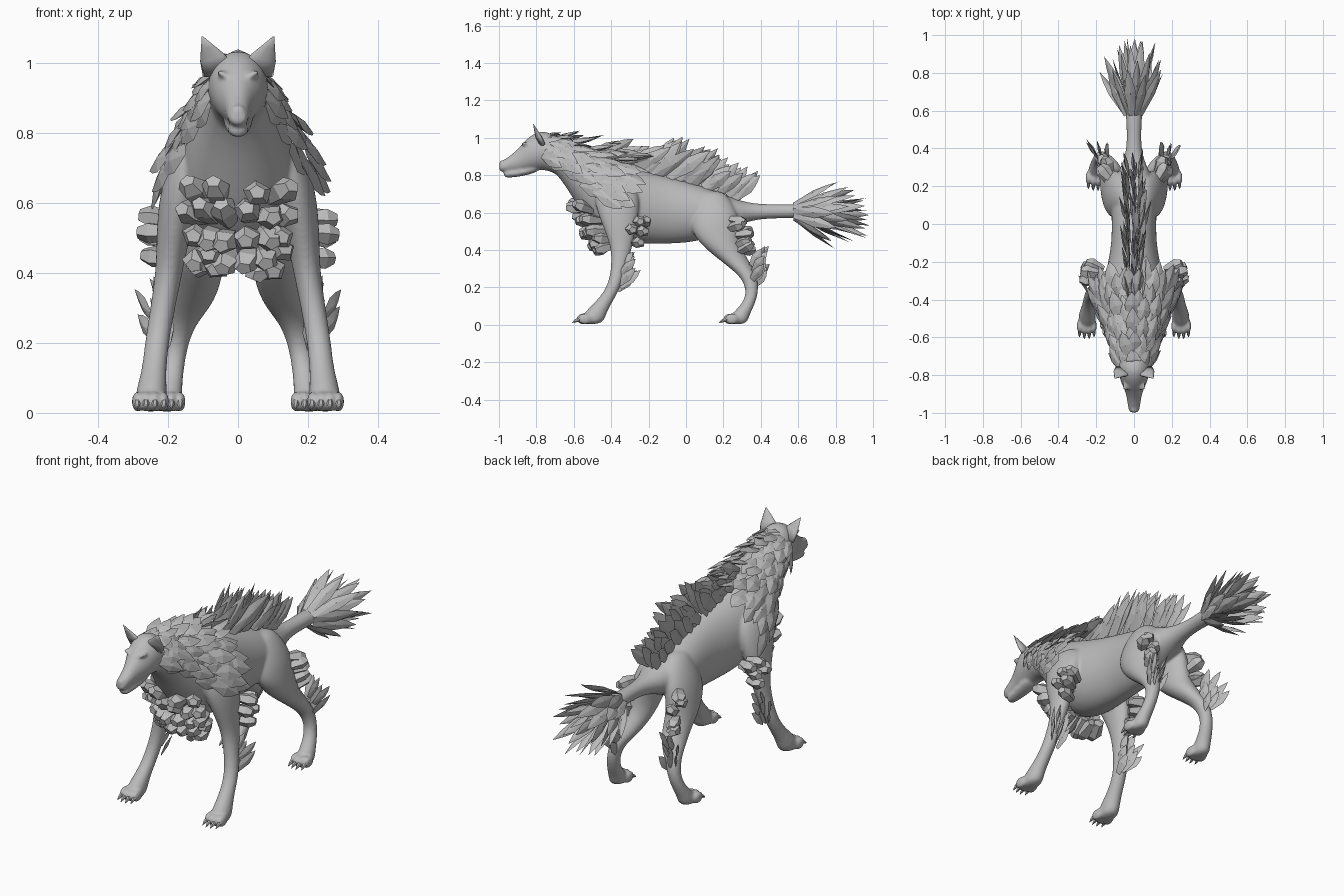
import bpy, bmesh, math, random
from mathutils import Vector as V, Matrix

random.seed(4)
if "Cube" in bpy.data.objects:
    bpy.data.objects.remove(bpy.data.objects["Cube"])

grey = bpy.data.materials.new("stone_grey")
grey.use_nodes = True
grey.diffuse_color = (0.5, 0.5, 0.5, 1)
grey.node_tree.nodes["Principled BSDF"].inputs["Base Color"].default_value = (0.5, 0.5, 0.5, 1)


def finish(name, bm, smooth=False):
    bmesh.ops.recalc_face_normals(bm, faces=bm.faces)
    me = bpy.data.meshes.new(name)
    bm.to_mesh(me)
    bm.free()
    me.materials.append(grey)
    ob = bpy.data.objects.new(name, me)
    bpy.context.collection.objects.link(ob)
    for p in me.polygons:
        p.use_smooth = smooth
    return ob


def loft(bm, rings, sides):
    """Skin a list of (centre, u, v) ellipses and cap both ends."""
    loops = []
    for c, u, v in rings:
        angles = [math.tau * i / sides for i in range(sides)]
        loops.append([bm.verts.new(c + u * math.cos(a) + v * math.sin(a)) for a in angles])
    for a, b in zip(loops, loops[1:]):
        for i in range(sides):
            j = (i + 1) % sides
            bm.faces.new((a[i], a[j], b[j], b[i]))
    bm.faces.new(loops[0])
    bm.faces.new(loops[-1])


def ball(bm, centre, size, tilt=0):
    m = Matrix.Translation(centre) @ Matrix.Rotation(tilt, 4, "Y") @ Matrix.Diagonal((*size, 1))
    bmesh.ops.create_icosphere(bm, subdivisions=2, radius=1, matrix=m)


def frame(d, n):
    d = V(d).normalized()
    side = d.cross(V(n)).normalized()
    return d, side, side.cross(d)


def leaf(bm, base, d, n, length, width):
    """Angular blade with a raised ridge on both faces."""
    d, side, up = frame(d, n)
    base = V(base)
    half = ((0, 0.25), (0.5, 0.5), (0.78, 0.3))
    pts = [base + d * length * t + side * width * w for t, w in half]
    pts.append(base + d * length)
    pts += [base + d * length * t - side * width * w for t, w in reversed(half)]
    rim = [bm.verts.new(p) for p in pts]
    for s in (1, -1):
        mid = bm.verts.new(base + d * length * 0.5 + up * width * 0.16 * s)
        for i, a in enumerate(rim):
            bm.faces.new((a, rim[(i + 1) % len(rim)], mid))


def spike(bm, base, d, n, length, profile, sides, flat=1):
    d, side, up = frame(d, n)
    loft(bm, [(V(base) + d * length * t, side * r, up * r * flat) for t, r in profile], sides)


def gem(bm, base, d, r, length):
    n = (jit(.5), jit(.3), 1)
    spike(bm, base, d, n, length, ((-0.3, r * 0.6), (0.6, r), (1, r * 0.55)), 5, .85)


def jit(a):
    return random.uniform(-a, a)


# Side sections: y, bottom, top, half width
BODY = [(-.77, .85, 1.0, .07), (-.70, .82, 1.0, .08), (-.62, .70, .97, .10), (-.55, .58, .95, .13),
        (-.48, .49, .93, .16), (-.38, .44, .89, .175), (-.25, .425, .84, .155), (-.1, .425, .80, .12),
        (.05, .435, .76, .125), (.18, .48, .715, .125), (.28, .53, .67, .085), (.36, .56, .65, .045),
        (.48, .57, .645, .037), (.6, .565, .65, .05), (.68, .59, .63, .03)]
HEAD = [(-1.0, .825, .855, .02), (-.985, .815, .878, .032), (-.93, .815, .912, .037),
        (-.88, .815, .965, .05), (-.84, .82, 1.01, .072), (-.78, .825, 1.045, .09),
        (-.72, .82, 1.03, .09), (-.64, .76, .98, .08)]
JAW = [(-.975, .79, .82, .02), (-.955, .785, .828, .03), (-.9, .79, .835, .035),
       (-.85, .80, .845, .042), (-.78, .82, .87, .05)]
# Leg sections: z, x, y, half width, half depth
FRONT_LEG = [(.78, .11, -.38, .06, .10), (.68, .145, -.37, .07, .13), (.58, .172, -.36, .06, .11),
             (.48, .188, -.35, .047, .078), (.40, .197, -.345, .040, .056), (.30, .215, -.36, .037, .041),
             (.20, .232, -.385, .036, .037), (.12, .24, -.44, .036, .047), (.06, .248, -.49, .047, .065),
             (0, .25, -.51, .048, .07)]
HIND_LEG = [(.72, .04, .14, .04, .06), (.66, .065, .15, .06, .10), (.58, .09, .155, .07, .13),
            (.50, .102, .155, .072, .135), (.42, .11, .19, .072, .105), (.36, .116, .245, .068, .085),
            (.30, .136, .30, .06, .062), (.25, .162, .34, .04, .045), (.18, .178, .357, .033, .033),
            (.11, .19, .335, .035, .035), (.05, .2, .285, .042, .055), (0, .203, .27, .043, .06)]


def body_at(y):
    for a, b in zip(BODY, BODY[1:]):
        if a[0] <= y <= b[0]:
            return [p + (q - p) * (y - a[0]) / (b[0] - a[0]) for p, q in zip(a, b)]
    return BODY[0]


# Body, head, legs and paws fused into one smooth skin
bm = bmesh.new()
for part in (BODY, HEAD, JAW):
    loft(bm, [(V((0, y, (lo + hi) / 2)), V((w, 0, 0)), V((0, 0, (hi - lo) / 2)))
              for y, lo, hi, w in part], 12)
ball(bm, (0, -.982, .862), (.024, .02, .02))
claws = bmesh.new()
for s in (1, -1):
    for leg, paw_y in ((FRONT_LEG, -.555), (HIND_LEG, .23)):
        loft(bm, [(V((s * x, y, z)), V((w, 0, 0)), V((0, d, 0))) for z, x, y, w, d in leg], 12)
        for i in range(4):
            off = (i - 1.5) * .025
            y = paw_y + abs(i - 1.5) * .01
            x = s * leg[-1][1] + off
            ball(bm, (x, y, .032), (.017, .04, .032))
            spike(claws, (x, y - .025, .032), (off, -1, -.6), (0, 0, 1), .04,
                  ((0, .01), (.5, .008), (1, .001)), 6)
    # brow ridges and cheeks
    ball(bm, (s * .04, -.858, .965), (.028, .026, .01), -s * .5)
    ball(bm, (s * .052, -.79, .915), (.026, .045, .045))
body = finish("body", bm, True)
body.modifiers.new("round", "SUBSURF").levels = 2
body.modifiers["round"].render_levels = 2
fuse = body.modifiers.new("fuse", "REMESH")
fuse.mode, fuse.voxel_size, fuse.use_smooth_shade = "VOXEL", .007, True
soft = body.modifiers.new("soften", "SMOOTH")
soft.factor, soft.iterations = .5, 9
finish("claws", claws)

# Ears
bm = bmesh.new()
for s in (1, -1):
    spike(bm, (s * .055, -.775, .975), (s * .47, -.42, 1), (s * .35, -1, 0), .118,
          ((0, .05), (.4, .038), (.7, .02), (1, .002)), 10, .35)
finish("ears", bm, True)

# Mane: overlapping rows of blades around neck and shoulders
bm = bmesh.new()
rows = 10
for r in range(rows):
    k = r / (rows - 1)
    for s in (1, -1):
        for i in range(5):
            a = math.radians((112 - 30 * k) * (i + .5 * (r % 2) + .2) / 4.7)
            sn, cs = math.sin(a), math.cos(a)
            y, lo, hi, w = body_at(-.765 + .35 * k + .05 * k * max(0, cs) + jit(.015))
            base = (s * (w + .01 + .025 * k) * sn, y,
                    (lo + hi) / 2 + ((hi - lo) / 2 + .005) * cs)
            d = (s * ((.5 - .18 * k) * sn + jit(.12)), .85, -.6 * sn + .2 * cs + jit(.15))
            leaf(bm, base, d, (s * sn + jit(.3), 0, cs), .125 + .055 * k + jit(.025), .066 + .02 * k)
finish("mane", bm)

# Crest: upright blades along the spine, tallest over the middle of the back
bm = bmesh.new()
for i in range(17):
    y = -.44 + .043 * i
    top = body_at(y)[2]
    tall = max(.45, 1 - abs(y + .1) / .5)
    rise = math.radians(20 + 30 * min(1, max(0, (y + .42) / .25)))
    for x in (-.024, 0, .024):
        a = rise + jit(.16) - abs(x) * 7
        leaf(bm, (x, y + jit(.02), top - .015), (x * 7 + jit(.1), math.cos(a), math.sin(a)),
             (1, jit(.35), jit(.35)), .11 + .155 * tall + jit(.02), .06 + .025 * tall)
finish("back_crest", bm)

# Tail brush
bm = bmesh.new()
for y, r, spread, length, count in ((.575, .042, 29, .26, 11), (.61, .038, 23, .29, 11),
                                    (.65, .025, 14, .32, 8), (.68, .01, 5, .31, 4)):
    for i in range(count):
        a = math.tau * (i + jit(.2)) / count + y * 9
        out = V((math.cos(a), 0, math.sin(a)))
        tilt = math.radians(spread + jit(5))
        leaf(bm, V((0, y, .605)) + out * r, out * math.sin(tilt) + V((0, math.cos(tilt), -.09)),
             out + V((jit(.6), 0, jit(.6))), length + jit(.025), .062)
finish("tail_brush", bm)

# Crystal plates on the chest, interlocking in staggered rows
bm = bmesh.new()
for s in (1, -1):
    for z, columns in ((.62, (.055, .11)), (.565, (.03, .08, .115)), (.51, (.03, .075, .11)),
                       (.455, (.03, .07, .105)), (.425, (.055, .09))):
        for x in columns:
            y = -.56 + (.62 - z) * .7 + x * x * 3
            d = (s * (x * 5 - .15 + jit(.25)), -1, (z - .52) * 4 + jit(.4))
            gem(bm, (s * x, y, z + jit(.008)), d, .043, .09)
finish("chest_crystals", bm)

# Crystal clusters on elbows and thighs
for name, spots, d in (
        ("elbow_crystals", ((.205, -.26, .555), (.21, -.3, .515), (.205, -.25, .5), (.2, -.27, .44),
                            (.185, -.235, .54)), (1, .35, .1)),
        ("thigh_crystals", ((.13, .25, .56), (.145, .245, .52), (.13, .285, .48), (.135, .28, .43),
                            (.145, .295, .4)), (.55, .7, .15))):
    bm = bmesh.new()
    for s in (1, -1):
        for x, y, z in spots:
            gem(bm, (s * x, y, z), (s * (d[0] + jit(.3)), d[1] + jit(.3), d[2] + jit(.4)), .038, .078)
    finish(name, bm)

# Blade tufts behind the lower legs
for name, (x, y, z), back in (("front_leg_tufts", (.22, -.36, .185), .7),
                              ("hind_leg_tufts", (.172, .355, .205), .55)):
    bm = bmesh.new()
    for s in (1, -1):
        for i in range(8):
            side = (i % 3 - 1) * .022
            leaf(bm, (s * (x + side), y + jit(.01), z + .016 * i),
                 (s * (side * 12 + .18), back + jit(.15), .72 + jit(.1)),
                 (s, -.4 + jit(.4), 0), .125 + jit(.02), .054)
    finish(name, bm)
